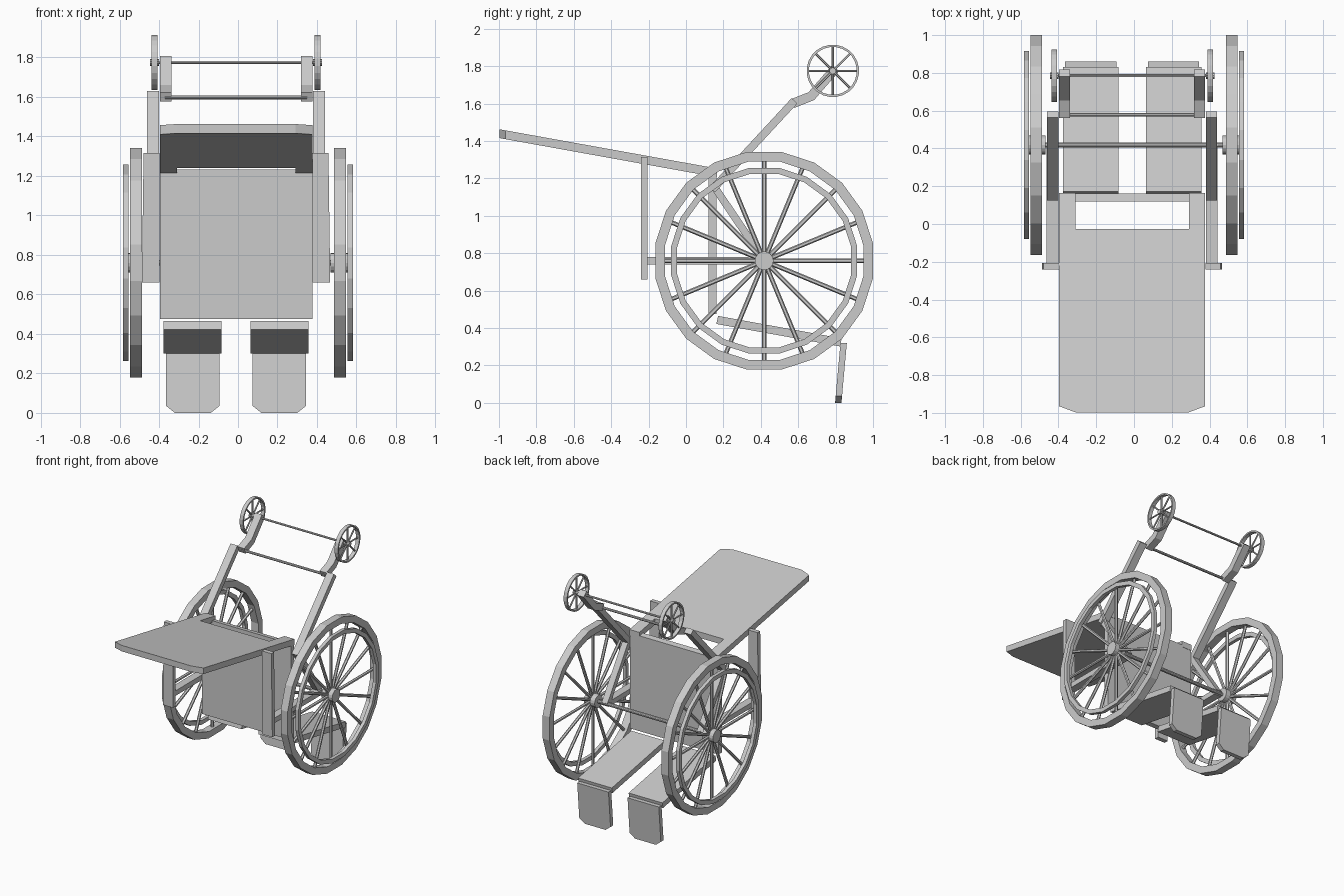
import bpy, bmesh, math
from mathutils import Vector, Matrix

if "Cube" in bpy.data.objects:
    bpy.data.objects.remove(bpy.data.objects["Cube"])

CX = -0.01  # the frame sits slightly left of the wheel pair


def finish(name, bm):
    bmesh.ops.recalc_face_normals(bm, faces=bm.faces)
    me = bpy.data.meshes.new(name)
    bm.to_mesh(me)
    bm.free()
    ob = bpy.data.objects.new(name, me)
    bpy.context.collection.objects.link(ob)
    return ob


def prism(name, pts, vec):
    """Extrude a planar polygon of 3D points along vec."""
    bm = bmesh.new()
    f = bm.faces.new([bm.verts.new(p) for p in pts])
    r = bmesh.ops.extrude_face_region(bm, geom=[f], use_keep_orig=True)
    vs = [v for v in r["geom"] if isinstance(v, bmesh.types.BMVert)]
    bmesh.ops.translate(bm, verts=vs, vec=vec)
    return finish(name, bm)


def side_profile(name, yz, x0, x1):
    return prism(name, [(x0, y, z) for y, z in yz], (x1 - x0, 0, 0))


def bar_profile(path, w):
    """Widen a side-view path into a mitred strip outline."""
    left, right = [], []
    for i, p in enumerate(path):
        p = Vector(p)
        dirs = []
        if i > 0:
            dirs.append((p - Vector(path[i - 1])).normalized())
        if i < len(path) - 1:
            dirs.append((Vector(path[i + 1]) - p).normalized())
        d = sum(dirs, Vector((0, 0))).normalized()
        n = Vector((-d.y, d.x)) * (w / 2 / d.dot(dirs[0]))
        left.append(p + n)
        right.append(p - n)
    return left + right[::-1]


def rod(name, a, b, r, sides=8):
    a, b = Vector(a), Vector(b)
    bm = bmesh.new()
    m = Matrix.Translation((a + b) / 2) @ (b - a).to_track_quat('Z', 'Y').to_matrix().to_4x4()
    bmesh.ops.create_cone(bm, cap_ends=True, segments=sides, radius1=r, radius2=r,
                          depth=(b - a).length, matrix=m)
    return finish(name, bm)


def ring(name, y, z, x0, x1, r_in, r_out, n):
    """Rectangular-section ring around the x axis; radii measured to the flats."""
    bm = bmesh.new()
    k = 1 / math.cos(math.pi / n)
    loops = []
    for i in range(n):
        a = (i + 0.5) * 2 * math.pi / n
        loops.append([bm.verts.new((x, y + r * k * math.cos(a), z + r * k * math.sin(a)))
                      for x, r in ((x0, r_in), (x1, r_in), (x1, r_out), (x0, r_out))])
    for i in range(n):
        p, q = loops[i], loops[(i + 1) % n]
        for j in range(4):
            bm.faces.new((p[j], p[(j + 1) % 4], q[(j + 1) % 4], q[j]))
    return finish(name, bm)


def spokes(name, x, y, z, r0, r1, thick, n):
    for i in range(n):
        a = i * 2 * math.pi / n
        c, s = math.cos(a), math.sin(a)
        rod(name, (x, y + r0 * c, z + r0 * s), (x, y + r1 * c, z + r1 * s), thick, 6)


WY, WZ = 0.418, 0.76    # large wheel centre
SY, SZ = 0.785, 1.775   # small wheel centre

for s, tag in ((-1, "left"), (1, "right")):
    def X(v):
        return CX + s * v

    # large wheels with hand rims
    ring(tag + "_tyre", WY, WZ, s * 0.487, s * 0.547, 0.53, 0.582, 20)
    ring(tag + "_hand_rim", WY, WZ, s * 0.555, s * 0.582, 0.465, 0.497, 20)
    rod(tag + "_hub", (s * 0.468, WY, WZ), (s * 0.562, WY, WZ), 0.05, 16)
    spokes(tag + "_spoke", s * 0.517, WY, WZ, 0.04, 0.54, 0.012, 16)

    # small wheels
    ring(tag + "_small_tyre", SY, SZ, X(0.398), X(0.428), 0.127, 0.139, 24)
    rod(tag + "_small_hub", (X(0.39), SY, SZ), (X(0.435), SY, SZ), 0.018, 10)
    spokes(tag + "_small_spoke", X(0.413), SY, SZ, 0.01, 0.13, 0.006, 8)

    # cranked small wheel arm, long frame bar and brace to the hub
    side_profile(tag + "_fork", bar_profile([(0.57, 1.60), (0.67, 1.64), (0.80, 1.79)], 0.05),
                 X(0.328), X(0.386))
    side_profile(tag + "_frame_bar", bar_profile([(0.14, 1.14), (0.58, 1.615)], 0.042),
                 X(0.39), X(0.45))
    side_profile(tag + "_brace", bar_profile([(0.155, 1.15), (WY, WZ)], 0.04),
                 X(0.39), X(0.44))

    # horizontal rail and armrest post, slightly wider at its base
    side_profile(tag + "_rail", [(-0.21, 0.74), (WY, 0.74), (WY, 0.78), (-0.21, 0.78)],
                 X(0.39), X(0.452))
    prism(tag + "_armrest", [(X(0.388), -0.24, 0.66), (X(0.477), -0.24, 0.66),
                             (X(0.468), -0.24, 1.315), (X(0.388), -0.24, 1.315)], (0, 0.034, 0))

    # leg support and foot plate with clipped corners
    side_profile(tag + "_leg_rest", [(0.162, 0.422), (0.172, 0.465), (0.832, 0.345), (0.824, 0.302)],
                 X(0.073), X(0.367))
    c = 0.045
    outline = [(0.083, 0.32), (0.083, c * 0.8), (0.083 + c, 0.0),
               (0.355 - c, 0.0), (0.355, c * 0.8), (0.355, 0.32)]
    prism(tag + "_foot_plate", [(X(x), 0.797 + 0.09 * z, z) for x, z in outline], (0, 0.034, -0.003 * 0))

# axle and cross bars
rod("axle", (-0.55, WY, WZ), (0.55, WY, WZ), 0.014, 10)
rod("small_axle", (X(0) - 0.435, SY, SZ), (X(0) + 0.435, SY, SZ), 0.008)
rod("cross_bar", (CX - 0.36, 0.578, 1.598), (CX + 0.36, 0.578, 1.598), 0.01)

# upright seat panel
side_profile("seat", [(0.12, 0.475), (0.162, 0.475), (0.162, 1.225), (0.12, 1.232)],
             CX - 0.386, CX + 0.386)

# sloping backrest, notched at the seat end
back = [(-0.386, 0.165), (-0.386, -0.965), (-0.30, -0.997), (0.30, -0.997), (0.386, -0.965),
        (0.386, 0.165), (0.30, 0.165), (0.30, -0.027), (-0.30, -0.027), (-0.30, 0.165)]
prism("backrest", [(CX + x, y, 1.457 - 0.18 * (y + 0.965)) for x, y in back], (0, 0.0, -0.047))
